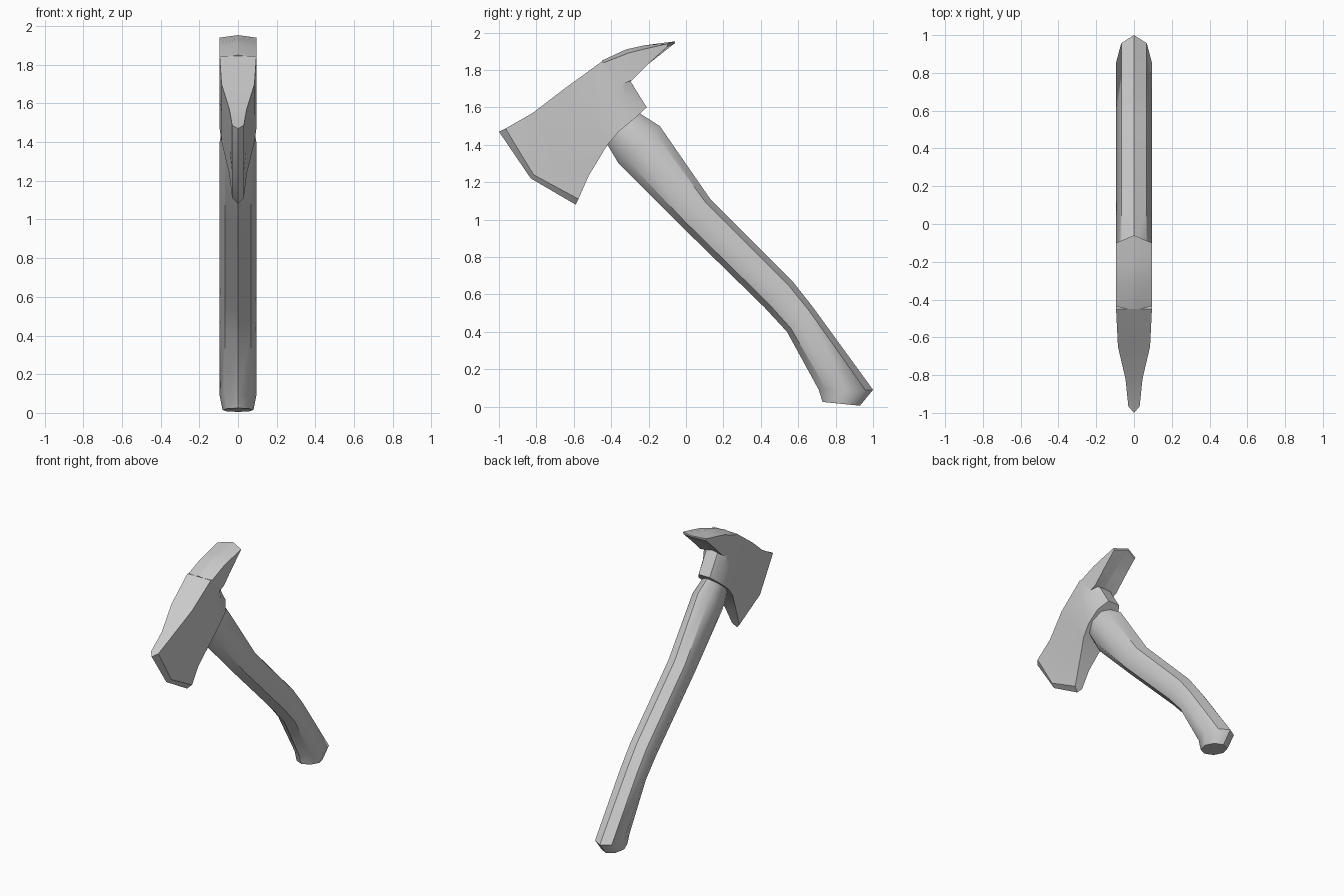
import bpy, bmesh
from math import sin, cos, pi

if "Cube" in bpy.data.objects:
    bpy.data.objects.remove(bpy.data.objects["Cube"])


def loft(name, rings, angle):
    """Bridge equal-sized closed rings, cap both ends, shade."""
    bm = bmesh.new()
    rows = [[bm.verts.new(p) for p in r] for r in rings]
    n = len(rows[0])
    for a, b in zip(rows, rows[1:]):
        for i in range(n):
            j = (i + 1) % n
            bm.faces.new((a[i], a[j], b[j], b[i]))
    bm.faces.new(rows[0][::-1])
    bm.faces.new(rows[-1])
    bmesh.ops.remove_doubles(bm, verts=bm.verts, dist=0.0005)
    bmesh.ops.recalc_face_normals(bm, faces=bm.faces)
    me = bpy.data.meshes.new(name)
    bm.to_mesh(me)
    bm.free()
    ob = bpy.data.objects.new(name, me)
    bpy.context.collection.objects.link(ob)
    bpy.ops.object.select_all(action='DESELECT')
    ob.select_set(True)
    bpy.context.view_layer.objects.active = ob
    bpy.ops.object.shade_smooth_by_angle(angle=angle)
    return ob


def mirrored(half):
    """Close a half section of (x, y, z) points by mirroring it in x."""
    return half + [(-x, y, z) for x, y, z in reversed(half)]


def oval(ay, az, by, bz, w):
    """Eight-sided section spanning two side-view points."""
    ring = []
    for i in range(8):
        c, s = cos(i * pi / 4), sin(i * pi / 4)
        t = (1 + c) / 2
        ring.append((w * s, ay + (by - ay) * t, az + (bz - az) * t))
    return ring


# Curved handle: front edge, back edge, half width
handle = [
    (-0.45, 1.46, -0.29, 1.62, 0.07),
    (-0.42, 1.40, -0.25, 1.57, 0.08),
    (-0.36, 1.30, -0.14, 1.50, 0.095),
    (-0.03, 0.97, 0.13, 1.11, 0.095),
    (0.42, 0.53, 0.57, 0.67, 0.095),
    (0.54, 0.40, 0.68, 0.53, 0.095),
    (0.71, 0.09, 1.0, 0.09, 0.095),
    (0.73, 0.025, 0.93, 0.005, 0.08),
]
loft("handle", [oval(*s) for s in handle], 0.75)

# Blade and eye collar: half thickness, then top, middle, bottom points
blade = [
    (0.0, (-1.0, 1.47), (-0.83, 1.22), (-0.59, 1.08)),
    (0.03, (-0.965, 1.487), (-0.815, 1.24), (-0.575, 1.11)),
    (0.045, (-0.82, 1.57), (-0.68, 1.38), (-0.52, 1.235)),
    (0.085, (-0.65, 1.70), (-0.53, 1.55), (-0.42, 1.40)),
    (0.095, (-0.45, 1.845), (-0.42, 1.64), (-0.36, 1.47)),
    (0.09, (-0.35, 1.82), (-0.33, 1.66), (-0.27, 1.545)),
    (0.045, (-0.30, 1.745), (-0.26, 1.68), (-0.21, 1.60)),
]
loft("axe_blade", [mirrored([(t, y, z) for y, z in pts]) for t, *pts in blade], 0.5)

# Flat hooked pick: top ridge, upper side, lower side, bottom ridge
pick = [
    ((-0.45, 1.85), (-0.45, 1.835), (-0.40, 1.70), (-0.40, 1.69)),
    ((-0.32, 1.91), (-0.31, 1.89), (-0.29, 1.745), (-0.32, 1.74)),
    ((-0.22, 1.932), (-0.21, 1.915), (-0.21, 1.825), (-0.24, 1.815)),
    ((-0.06, 1.953), (-0.10, 1.94), (-0.10, 1.925), (-0.06, 1.943)),
]
loft("rear_pick", [mirrored([(w, y, z) for w, (y, z) in zip((0.0005, 0.095, 0.09, 0.0005), s)])
                   for s in pick], 0.5)
